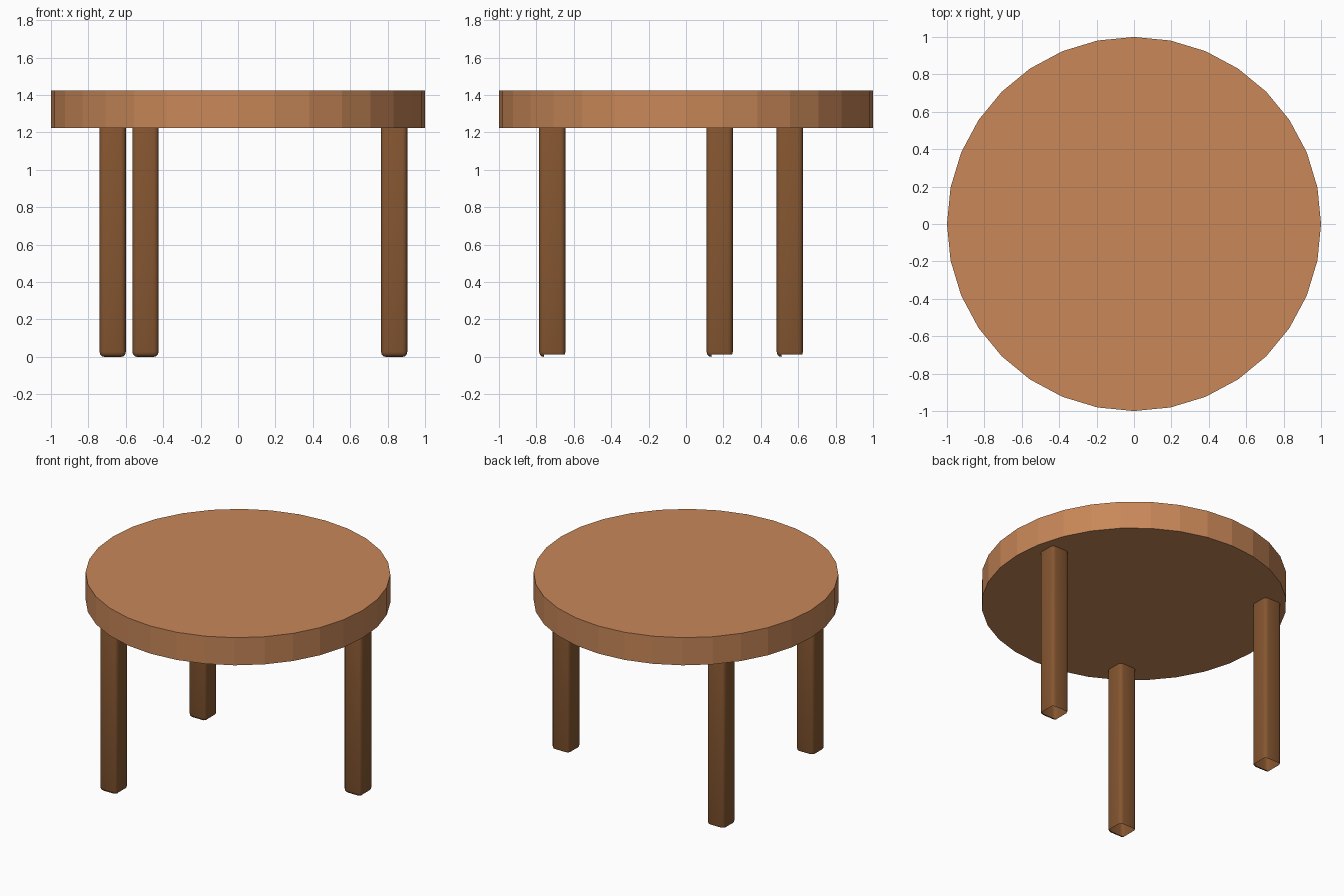
import bpy, bmesh, math

if "Cube" in bpy.data.objects:
    bpy.data.objects.remove(bpy.data.objects["Cube"])


def make_material(name, rgb):
    m = bpy.data.materials.new(name)
    m.diffuse_color = (*rgb, 1)
    m.use_nodes = True
    m.node_tree.nodes["Principled BSDF"].inputs["Base Color"].default_value = m.diffuse_color
    return m


top_wood = make_material("light wood", (0.578, 0.242, 0.098))
leg_wood = make_material("dark wood", (0.235, 0.093, 0.030))

HEIGHT, THICK = 1.425, 0.2
LEG, ROUND, LEG_TOP = 0.14, 0.026, 1.26

# Round faceted tabletop
bpy.ops.mesh.primitive_cylinder_add(vertices=32, radius=1, depth=THICK,
                                    location=(0, 0, HEIGHT - THICK / 2))
top = bpy.context.object
top.name = "tabletop"
top.data.materials.append(top_wood)


def make_leg(name, x, y):
    bm = bmesh.new()
    bmesh.ops.create_cube(bm, size=1)
    for v in bm.verts:
        v.co.x *= LEG
        v.co.y *= LEG
        v.co.z = (v.co.z + 0.5) * LEG_TOP
    bmesh.ops.bevel(bm, geom=bm.edges[:], offset=ROUND, segments=3,
                    profile=0.5, affect='EDGES')
    # The foot is open: only the front rim curls down to the floor
    foot = [f for f in bm.faces
            if f.calc_center_median().z < ROUND * 0.45
            and f.calc_center_median().y > -LEG / 2 + ROUND]
    bmesh.ops.delete(bm, geom=foot, context='FACES')
    for f in bm.faces:
        f.smooth = True
    mesh = bpy.data.meshes.new(name)
    bm.to_mesh(mesh)
    bm.free()
    mesh.materials.append(leg_wood)
    ob = bpy.data.objects.new(name, mesh)
    ob.location = (x, y, 0)
    bpy.context.collection.objects.link(ob)


# Three legs spaced around the rim
for name, x, y in (("right_leg", 0.835, 0.18),
                   ("back_left_leg", -0.67, 0.555),
                   ("front_left_leg", -0.495, -0.715)):
    make_leg(name, x, y)
